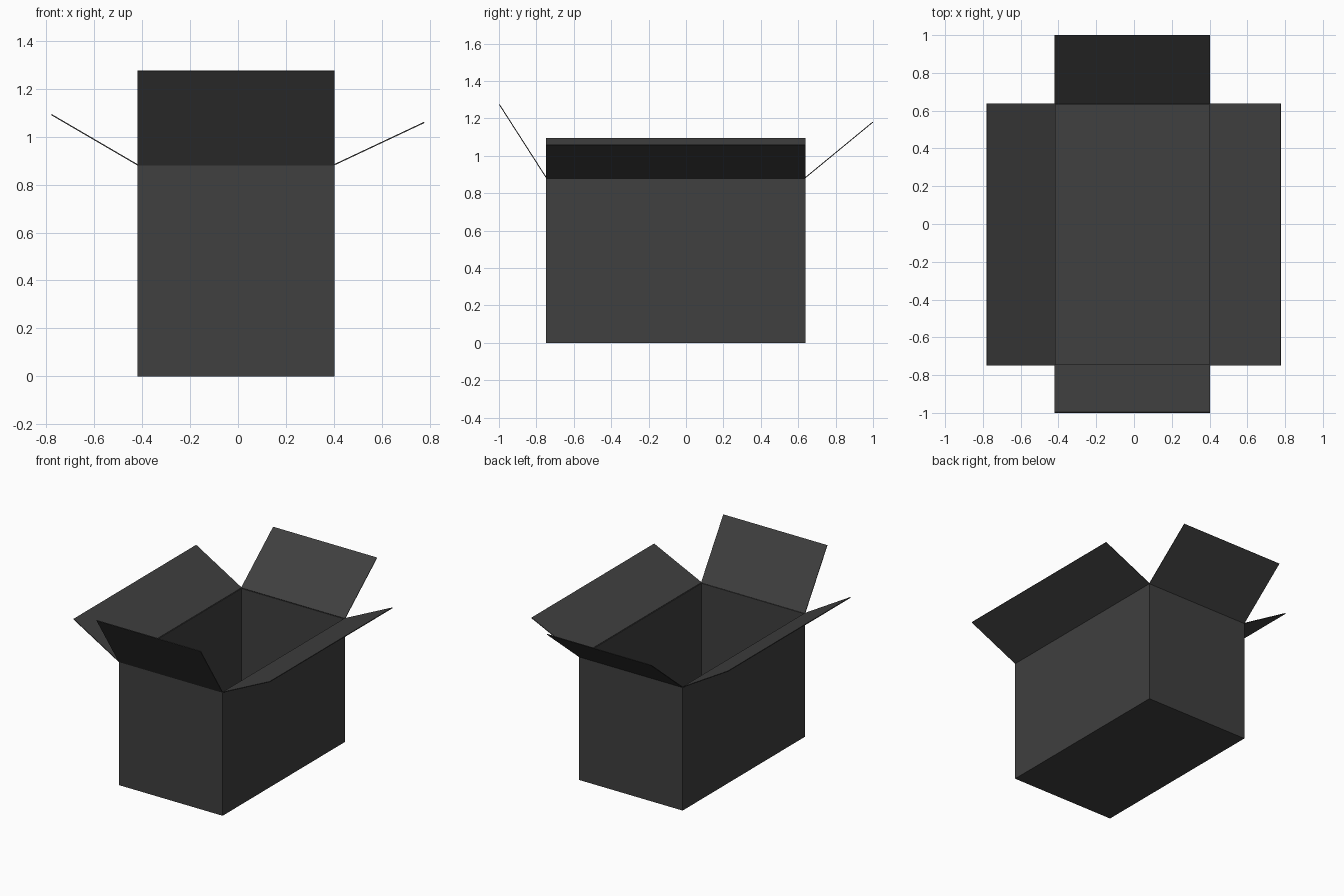
import bpy
import bmesh
from mathutils import Vector

default = bpy.data.objects.get("Cube")
if default:
    bpy.data.objects.remove(default, do_unlink=True)

# Box extents, rim height and card thickness
X0, X1 = -0.42, 0.402
Y0, Y1 = -0.748, 0.638
RIM = 0.88
CARD = 0.005

card = bpy.data.materials.new("charcoal_card")
card.use_nodes = True
colour = (0.05, 0.05, 0.05, 1)
card.diffuse_color = colour
bsdf = card.node_tree.nodes["Principled BSDF"]
bsdf.inputs["Base Color"].default_value = colour
bsdf.inputs["Roughness"].default_value = 0.8


def card_sheet(name, bm):
    """Turn outer faces into an object with thickness added on the inside."""
    mesh = bpy.data.meshes.new(name)
    bm.to_mesh(mesh)
    bm.free()
    mesh.materials.append(card)
    obj = bpy.data.objects.new(name, mesh)
    bpy.context.collection.objects.link(obj)
    solid = obj.modifiers.new("card_thickness", "SOLIDIFY")
    solid.thickness = CARD
    solid.offset = -1
    solid.use_even_offset = True
    return obj


# Open-topped body: a cube without its lid
bm = bmesh.new()
bmesh.ops.create_cube(bm, size=1)
for v in bm.verts:
    v.co = (X1 if v.co.x > 0 else X0, Y1 if v.co.y > 0 else Y0, RIM if v.co.z > 0 else 0)
bm.normal_update()
lid = [f for f in bm.faces if f.normal.z > 0.9]
bmesh.ops.delete(bm, geom=lid, context="FACES")
card_sheet("box_body", bm)


def flap(name, start, end, lean):
    """Flap hinged on the rim edge from start to end, opened along lean."""
    a, b = Vector((*start, RIM)), Vector((*end, RIM))
    lean = Vector(lean)
    bm = bmesh.new()
    face = bm.faces.new([bm.verts.new(p) for p in (a, b, b + lean, a + lean)])
    face.normal_update()
    if face.normal.z > 0:
        face.normal_flip()
    card_sheet(name, bm)


# Four flaps, each opened to its own angle
flap("front_flap", (X0, Y0), (X1, Y0), (0, -1 - Y0, 0.393))
flap("back_flap", (X0, Y1), (X1, Y1), (0, 1 - Y1, 0.298))
flap("right_flap", (X0, Y0), (X0, Y1), (-0.78 - X0, 0, 0.21))
flap("left_flap", (X1, Y0), (X1, Y1), (0.778 - X1, 0, 0.177))
